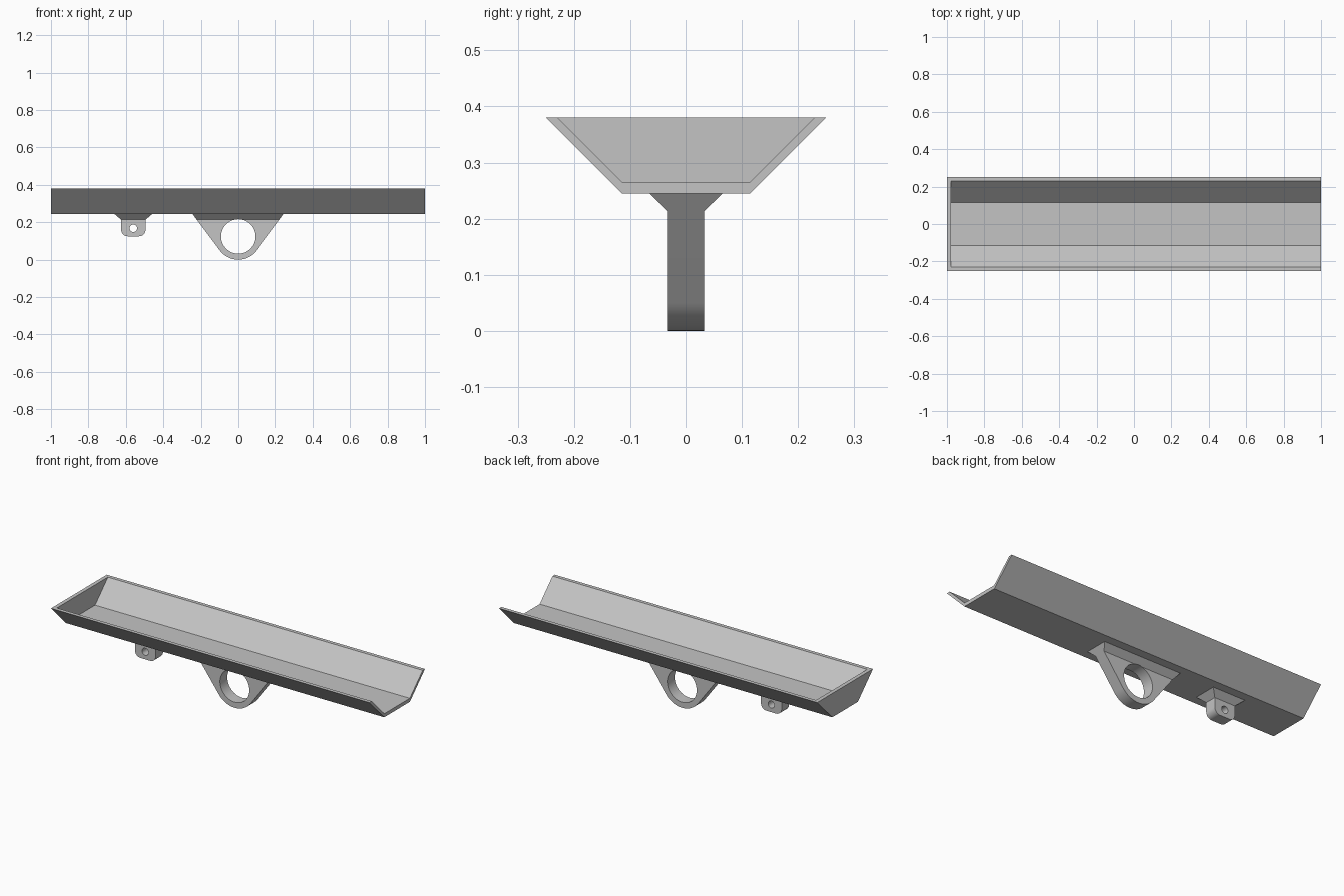
import bpy
import bmesh
from math import sin, cos, pi, radians
from mathutils import Vector

cube = bpy.data.objects.get("Cube")
if cube:
    bpy.data.objects.remove(cube, do_unlink=True)

grey = bpy.data.materials.new("light_grey")
grey.use_nodes = True
colour = (0.55, 0.55, 0.55, 1)
grey.diffuse_color = colour
grey.node_tree.nodes["Principled BSDF"].inputs["Base Color"].default_value = colour

FLARE_Z, BASE_Z, RIM_Z = 0.2135, 0.245, 0.38
HALF_THICK = 0.033


def prism(name, outline, offset, flare=None):
    """Extrude a closed 3D outline; a flare widens the flat top up to the trough."""
    bm = bmesh.new()
    face = bm.faces.new([bm.verts.new(p) for p in outline])
    geom = bmesh.ops.extrude_face_region(bm, geom=[face])["geom"]
    moved = [v for v in geom if isinstance(v, bmesh.types.BMVert)]
    bmesh.ops.translate(bm, verts=moved, vec=offset)
    bmesh.ops.recalc_face_normals(bm, faces=bm.faces)
    if flare:
        centre, half_x, half_y = flare
        top = max(bm.faces, key=lambda f: f.calc_center_median().z)
        geom = bmesh.ops.extrude_face_region(bm, geom=[top])["geom"]
        bm.faces.remove(top)
        for v in geom:
            if isinstance(v, bmesh.types.BMVert):
                v.co.x = centre + (half_x if v.co.x > centre else -half_x)
                v.co.y = half_y if v.co.y > 0 else -half_y
                v.co.z = BASE_Z
        bmesh.ops.recalc_face_normals(bm, faces=bm.faces)
    mesh = bpy.data.meshes.new(name)
    bm.to_mesh(mesh)
    bm.free()
    mesh.materials.append(grey)
    obj = bpy.data.objects.new(name, mesh)
    bpy.context.collection.objects.link(obj)
    return obj


def cut(obj, cutter):
    """Subtract the cutter, then discard it."""
    cutter.hide_render = True
    mod = obj.modifiers.new("cut", "BOOLEAN")
    mod.operation = "DIFFERENCE"
    mod.solver = "EXACT"
    mod.object = cutter
    bpy.context.view_layer.objects.active = obj
    bpy.ops.object.modifier_apply(modifier=mod.name)
    bpy.data.objects.remove(cutter, do_unlink=True)


def arc(x, z, radius, start, end, steps):
    """Points of an arc in the front plane, angles in degrees."""
    angles = [radians(start + (end - start) * i / steps) for i in range(steps + 1)]
    return [(x + radius * cos(a), -HALF_THICK, z + radius * sin(a)) for a in angles]


def trapezoid(x, low_half, low_z, top_half, top_z):
    return [(x, -top_half, top_z), (x, -low_half, low_z),
            (x, low_half, low_z), (x, top_half, top_z)]


def bracket(name, x, outline, half_x, hole_z, hole_radius):
    """Plate with a flared foot and a round hole."""
    obj = prism(name, outline, Vector((0, 2 * HALF_THICK, 0)), (x, half_x, 0.066))
    ring = arc(x, hole_z, hole_radius, 0, 360, 64)[:-1]
    ring = [(px, -0.1, pz) for px, _, pz in ring]
    cut(obj, prism(name + "_cutter", ring, Vector((0, 0.2, 0))))
    bpy.ops.object.select_all(action="DESELECT")
    obj.select_set(True)
    bpy.context.view_layer.objects.active = obj
    bpy.ops.object.shade_smooth_by_angle(angle=radians(30))


# Trough: sloped sides, closed at one end and open at the other
trough = prism("trough", trapezoid(-1, 0.115, BASE_Z, 0.25, RIM_Z), Vector((2, 0, 0)))
hollow = trapezoid(-0.978, 0.114, 0.265, 0.249, 0.4)
cut(trough, prism("trough_cutter", hollow, Vector((2.1, 0, 0))))

# Large central ring bracket, with sides tangent to its round bottom
ring_outline = arc(0, 0.124, 0.124, -143.1, -36.9, 32)
ring_outline += [(s * 0.2215, -HALF_THICK, FLARE_Z) for s in (1, -1)]
bracket("ring_bracket", 0, ring_outline, 0.245, 0.124, 0.092)

# Small lug with rounded lower corners
LUG_X = -0.56
lug_outline = arc(LUG_X - 0.03, 0.16, 0.035, 180, 270, 12)
lug_outline += arc(LUG_X + 0.03, 0.16, 0.035, 270, 360, 12)
lug_outline += [(LUG_X + s * 0.065, -HALF_THICK, FLARE_Z) for s in (1, -1)]
bracket("small_lug", LUG_X, lug_outline, 0.102, 0.168, 0.02)
